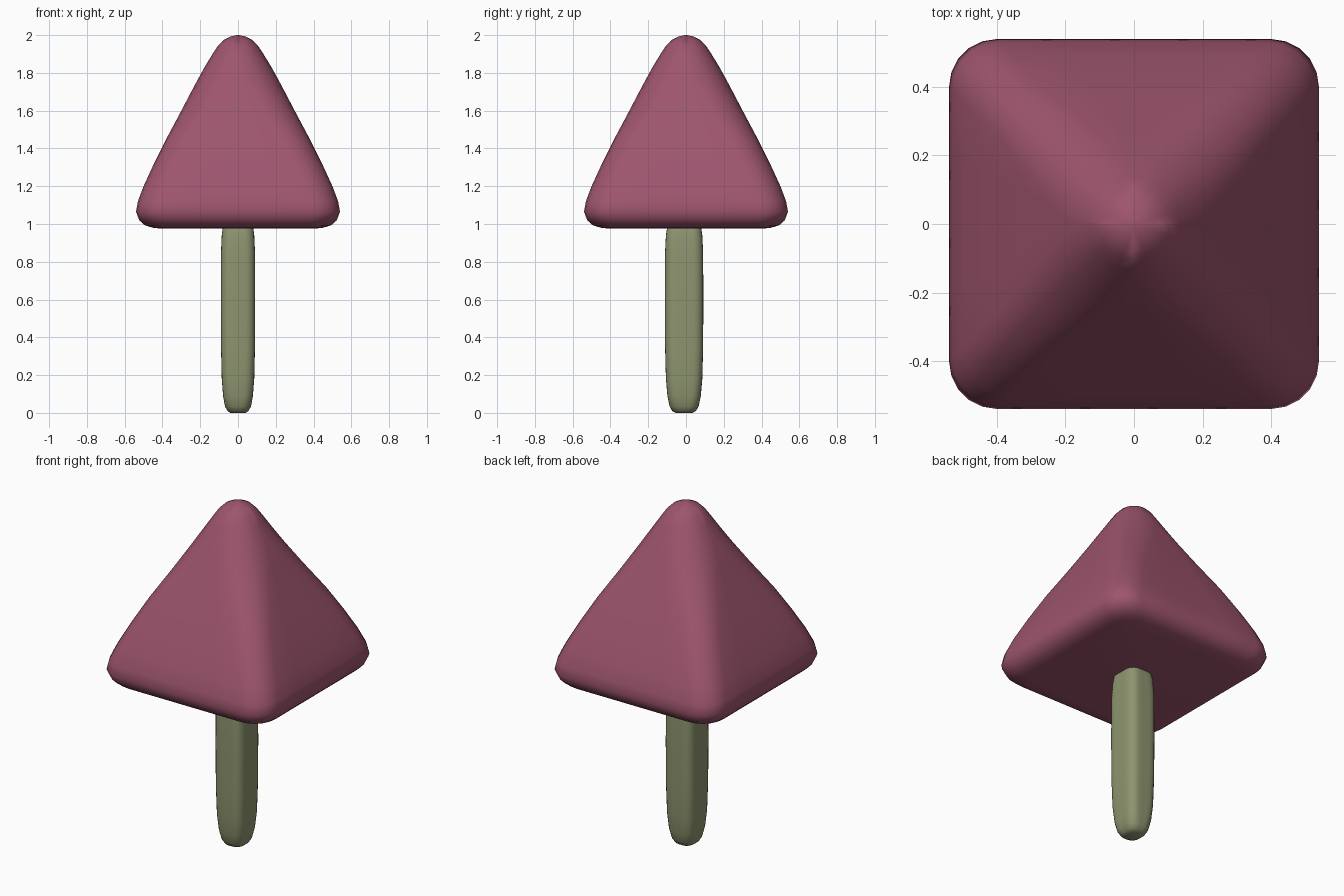
import bpy, bmesh, math

if "Cube" in bpy.data.objects:
    bpy.data.objects.remove(bpy.data.objects["Cube"])


def material(name, rgb):
    mat = bpy.data.materials.new(name)
    mat.diffuse_color = (*rgb, 1)
    mat.use_nodes = True
    mat.node_tree.nodes["Principled BSDF"].inputs["Base Color"].default_value = mat.diffuse_color
    return mat


def rounded_rect(hx, hy, r, arc=5, side=3):
    """Outline of a rounded rectangle, counter-clockwise."""
    r = min(r, hx, hy)
    pts = []
    for k, (sx, sy) in enumerate([(1, 1), (-1, 1), (-1, -1), (1, -1)]):
        cx, cy = sx * (hx - r), sy * (hy - r)
        for i in range(arc + 1):
            a = math.pi / 2 * (k + i / arc)
            pts.append((cx + r * math.cos(a), cy + r * math.sin(a)))
    # extra points along each straight side
    out = []
    n = arc + 1
    for i, p in enumerate(pts):
        out.append(p)
        if i % n == arc:
            q = pts[(i + 1) % len(pts)]
            for s in range(1, side + 1):
                t = s / (side + 1)
                out.append((p[0] + (q[0] - p[0]) * t, p[1] + (q[1] - p[1]) * t))
    return out


def loft(name, rings, mat, cy=0, angle=50):
    """Skin stacked rounded rectangles given as (z, half x, half y, radius)."""
    bm = bmesh.new()
    loops = [[bm.verts.new((x, y + cy, z)) for x, y in rounded_rect(hx, hy, r)]
             for z, hx, hy, r in rings]
    for a, b in zip(loops, loops[1:]):
        for i in range(len(a)):
            j = (i + 1) % len(a)
            bm.faces.new((a[i], a[j], b[j], b[i]))
    bm.faces.new(loops[0][::-1])
    bm.faces.new(loops[-1])
    bm.normal_update()
    me = bpy.data.meshes.new(name)
    bm.to_mesh(me)
    bm.free()
    ob = bpy.data.objects.new(name, me)
    bpy.context.collection.objects.link(ob)
    me.materials.append(mat)
    bpy.ops.object.select_all(action='DESELECT')
    ob.select_set(True)
    bpy.context.view_layer.objects.active = ob
    bpy.ops.object.shade_smooth_by_angle(angle=math.radians(angle))
    return ob


# Cap: soft square pyramid with a flat underside (z, half width, corner radius)
cap_profile = [
    (0.975, 0.40, 0.08), (0.98, 0.45, 0.11), (0.993, 0.493, 0.13),
    (1.02, 0.523, 0.14), (1.065, 0.54, 0.14), (1.12, 0.53, 0.14),
    (1.20, 0.50, 0.14), (1.32, 0.445, 0.14), (1.45, 0.38, 0.14),
    (1.60, 0.30, 0.16), (1.73, 0.232, 0.17), (1.82, 0.183, 0.16),
    (1.90, 0.135, 0.13), (1.945, 0.105, 0.105), (1.975, 0.075, 0.075),
    (1.993, 0.038, 0.038), (2.0, 0.008, 0.008),
]
loft("mushroom_cap", [(z, h, h, r) for z, h, r in cap_profile],
     material("cap_pink", (0.34, 0.09, 0.155)))

# Stem: slim rounded post, slightly deeper than wide
stem_profile = [
    (0.0, 0.04, 0.035), (0.01, 0.056, 0.045), (0.035, 0.069, 0.05),
    (0.09, 0.079, 0.05), (0.18, 0.086, 0.05), (0.35, 0.09, 0.05),
    (0.60, 0.091, 0.05), (0.85, 0.09, 0.05), (0.94, 0.086, 0.05),
    (1.0, 0.078, 0.05), (1.03, 0.06, 0.045),
]
loft("mushroom_stem", [(z, h, h * 1.12, r) for z, h, r in stem_profile],
     material("stem_olive", (0.27, 0.30, 0.16)), cy=-0.01)
